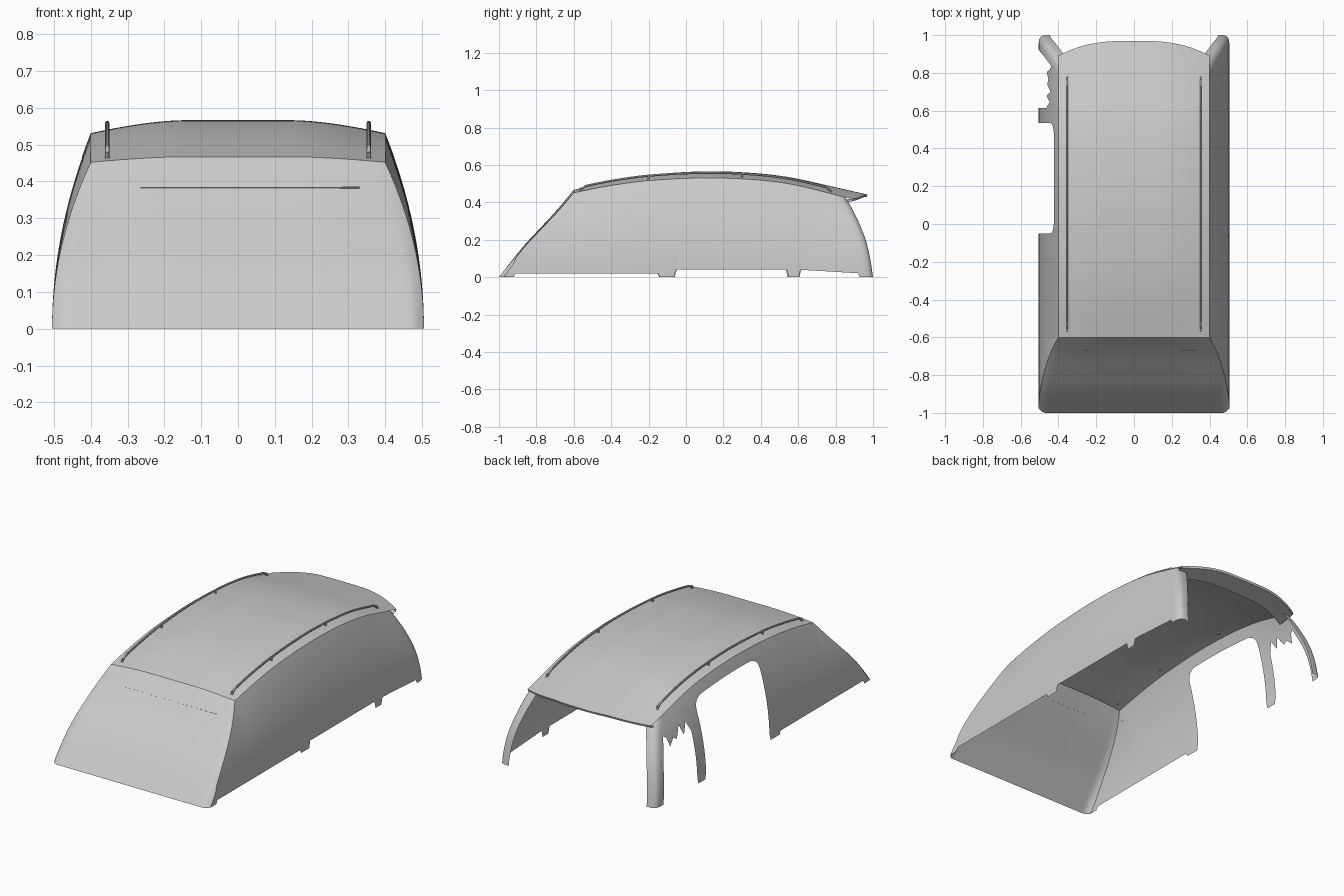
import bpy, bmesh, math
from mathutils import Vector

if "Cube" in bpy.data.objects:
    bpy.data.objects.remove(bpy.data.objects["Cube"])


def curve(*pts):
    """Smooth interpolation through (input, output) points."""
    def f(a):
        a = min(max(a, pts[0][0]), pts[-1][0])
        i = max(k for k in range(len(pts) - 1) if pts[k][0] <= a)

        def slope(k):
            lo, hi = max(k - 1, 0), min(k + 1, len(pts) - 1)
            return (pts[hi][1] - pts[lo][1]) / (pts[hi][0] - pts[lo][0])
        (x0, y0), (x1, y1) = pts[i], pts[i + 1]
        h, s = x1 - x0, (a - x0) / (x1 - x0)
        return ((2*s**3 - 3*s*s + 1) * y0 + (s**3 - 2*s*s + s) * h * slope(i)
                + (3*s*s - 2*s**3) * y1 + (s**3 - s*s) * h * slope(i + 1))
    return f


def sheet(name, fn, nu, nv):
    """Grid surface from fn(u, v), u and v in 0..1, facing outward."""
    bm = bmesh.new()
    g = [[bm.verts.new(fn(i / nu, j / nv)) for j in range(nv + 1)] for i in range(nu + 1)]
    for i in range(nu):
        for j in range(nv):
            bm.faces.new((g[i][j], g[i+1][j], g[i+1][j+1], g[i][j+1]))
    bmesh.ops.remove_doubles(bm, verts=bm.verts, dist=1e-5)
    bm.normal_update()
    if sum(f.normal.dot(f.calc_center_median() - Vector((0, 0, 0.1))) * f.calc_area()
           for f in bm.faces) < 0:
        bmesh.ops.reverse_faces(bm, faces=bm.faces)
    me = bpy.data.meshes.new(name)
    bm.to_mesh(me)
    bm.free()
    ob = bpy.data.objects.new(name, me)
    bpy.context.collection.objects.link(ob)
    bpy.context.view_layer.objects.active = ob
    bpy.ops.object.select_all(action='DESELECT')
    ob.select_set(True)
    bpy.ops.object.shade_smooth_by_angle(angle=math.radians(35))
    return ob


# Main profiles: roof centreline, roof side drop, windscreen and rear pillar
ridge = curve((-.6, .467), (-.4, .515), (-.2, .547), (.1, .566), (.35, .558),
              (.55, .535), (.75, .492), (.97, .442))
drop = curve((-.6, .015), (-.3, .028), (.1, .035), (.6, .036), (.9, .043))
front_y = curve((0, -1), (.348, -.872), (.543, -.788), (.77, -.69), (1, -.6))
rear_y = curve((0, 1), (.24, .985), (.48, .963), (.71, .925), (.9, .882), (1, .85))


def roof(x, y):
    return ridge(y) - drop(y) * (max(0, abs(x) - .15) / .25) ** 1.6


def side_x(t):
    return .4 + .105 * (1 - t * t)


def lerp(a, b, s):
    return a + (b - a) * s


def sill(y):
    """Stepped lower edge of the side glass."""
    for end, z in ((-.92, 0), (-.145, .02), (-.06, 0), (.54, .04), (.61, 0)):
        if y < end:
            return z
    return .04 - .06 * (y - .61) if y < .925 else 0


def patch(name, sgn, y0, y1, t0=lambda u: 0, t1=1.0, nu=20, nv=24):
    """Part of the side surface between two edges."""
    def fn(u, v):
        t = lerp(t0(u), t1, v)
        y = lerp(y0(t), y1(t), u)
        top = roof(.4, y)
        z = top * t
        if t0(u) == 0:
            b = sill(y)
            z = b + t * (top - b) if t1 == 1 else max(z, b)
        return (sgn * side_x(z / top), y, z)
    return sheet(name, fn, nu, nv)


# Windscreen with softly rounded corners
def windscreen(u, v):
    s = 2 * u - 1
    k = max(0, (abs(s) - .93) / .07) ** 2
    return (s * side_x(v), front_y(v) + .025 * k * (1 - v), v * roof(.4 * s, -.6))


sheet("windscreen", windscreen, 60, 24)


# Roof panel and rear spoiler lip
def back(x):
    return .97 - .08 * (abs(x) / .4) ** 2.8


def roof_panel(u, v):
    x = .8 * u - .4
    y = lerp(-.6, back(x), v)
    return (x, y, roof(x, y))


def spoiler(u, v):
    x = .8 * u - .4
    y = back(x)
    z = roof(x, y)
    i = round(v * 3)
    return (x, y - (0, .004, .06, .115)[i], z - (0, .012, .02, .03)[i])


sheet("roof_panel", roof_panel, 48, 70)
sheet("rear_spoiler_underside", spoiler, 48, 3)


# Side surfaces: complete on the right, open on the left
def glass_front(t):
    return front_y(t) + .025 * (1 - t)


def glass_rear(t):
    return rear_y(t) - .07


def fillet(t):
    s = min(1, max(0, (t - .76) / .12))
    return .055 * (1 - math.sqrt(1 - s * s))


RAIL = .88
patch("right_side_panel", 1, glass_front, glass_rear, nu=180, nv=26)
patch("left_front_panel", -1, glass_front, lambda t: -.05 + fillet(t), t1=RAIL, nu=90, nv=32)
patch("left_middle_pillar", -1, lambda t: .535 - fillet(t), lambda t: .615, t1=RAIL, nu=10, nv=32)
patch("left_roof_side", -1, glass_front, glass_rear, t0=lambda u: RAIL, nu=90, nv=5)

# Jagged remnant of the left rear side glass
teeth = (.62, .75, .64, .78, .66, .70, .64, .76, .80)


def jag(u):
    i = min(int(u * 8), 7)
    return lerp(teeth[i], teeth[i + 1], u * 8 - i)


patch("left_glass_remnant", -1, lambda t: .615, glass_rear, t0=jag, t1=RAIL, nu=32, nv=6)

# Rear corner pillars wrapping round to the open tailgate
wrap = ((0, -.07), (0, -.045), (-.002, -.028), (-.008, -.013),
        (-.018, -.004), (-.03, 0), (-.06, 0))
for label, sgn in (("left", -1), ("right", 1)):
    def pillar(u, v):
        dx, dy = wrap[round(u * 6)]
        y = rear_y(v) + dy
        return (sgn * (side_x(v) + dx), y, v * roof(.4, y))
    sheet(label + "_rear_pillar", pillar, 6, 26)

    # Roof rails, ends dipping into the roof
    def rail(u, v):
        y = lerp(-.57, .78, u)
        lift = .018 * min(1, (1 - abs(2 * u - 1)) / .05)
        a = v * math.tau
        return (sgn * .355 + .006 * math.cos(a), y, roof(.355, y) + lift + .006 * math.sin(a))
    sheet(label + "_roof_rail", rail, 80, 10)

    # Rail feet
    for y in (-.56, -.2, .3, .77):
        bpy.ops.mesh.primitive_cylinder_add(vertices=10, radius=.006, depth=.026,
                                            location=(sgn * .355, y, roof(.355, y) + .003))
        bpy.context.object.name = label + "_rail_foot"

# Fine line across the upper windscreen
bpy.ops.mesh.primitive_cube_add(size=1, location=(.033, front_y(.825), .825 * .466))
line = bpy.context.object
line.name = "windscreen_line"
line.scale = (.595, .005, .003)
line.rotation_euler.x = math.radians(48)
